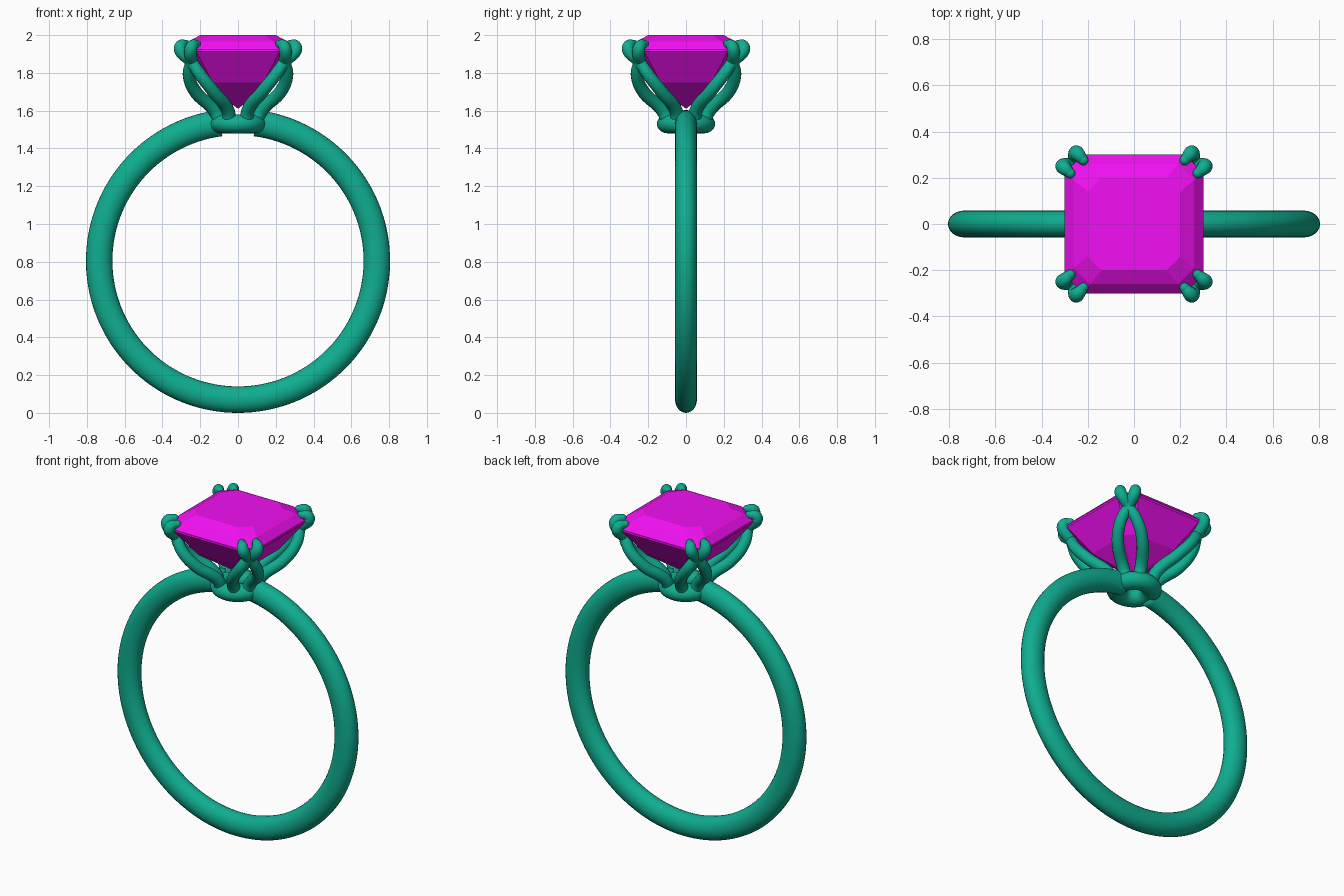
import bpy, bmesh
from math import sin, cos, pi, sqrt
from mathutils import Matrix, Vector

if "Cube" in bpy.data.objects:
    bpy.data.objects.remove(bpy.data.objects["Cube"])


def material(name, color):
    m = bpy.data.materials.new(name)
    m.diffuse_color = color
    m.use_nodes = True
    m.node_tree.nodes["Principled BSDF"].inputs["Base Color"].default_value = m.diffuse_color
    return m


METAL = material("teal metal", (0.005, 0.42, 0.28, 1))
GEM = material("magenta gem", (0.88, 0.005, 0.88, 1))


def mesh_object(name, bm, mat, smooth):
    bmesh.ops.recalc_face_normals(bm, faces=bm.faces[:])
    for f in bm.faces:
        f.smooth = smooth
    me = bpy.data.meshes.new(name)
    bm.to_mesh(me)
    bm.free()
    me.materials.append(mat)
    ob = bpy.data.objects.new(name, me)
    bpy.context.collection.objects.link(ob)
    return ob


def revolve_section(bm, major, ra, rb, start, end, steps, sides, place, closed):
    """Sweep an ellipse (ra radial, rb axial) along an arc."""
    rings = []
    for i in range(steps if closed else steps + 1):
        a = start + (end - start) * i / steps
        ring = []
        for j in range(sides):
            s = 2 * pi * j / sides
            r = major + ra * cos(s)
            ring.append(bm.verts.new(place(r * cos(a), r * sin(a), rb * sin(s))))
        rings.append(ring)
    pairs = list(zip(rings, rings[1:])) + ([(rings[-1], rings[0])] if closed else [])
    for p, q in pairs:
        for j in range(sides):
            k = (j + 1) % sides
            bm.faces.new((p[j], p[k], q[k], q[j]))
    if not closed:
        bm.faces.new(rings[0])
        bm.faces.new(rings[-1])


# Band: open arc whose ends disappear into the collar
bm = bmesh.new()
gap = 0.125
revolve_section(bm, 0.735, 0.07, 0.058, pi / 2 + gap, pi / 2 + 2 * pi - gap, 128, 24,
                lambda u, v, w: (u, w, 0.805 + v), False)
mesh_object("band", bm, METAL, True)

# Collar under the stone
bm = bmesh.new()
revolve_section(bm, 0.097, 0.057, 0.05, 0, 2 * pi, 64, 24,
                lambda u, v, w: (u, v, 1.53 + w), True)
mesh_object("collar", bm, METAL, True)

# Split prongs: (distance along diagonal, sideways offset, height, radius)
PATH = [(0.10, 0.035, 1.545, 0.036), (0.125, 0.05, 1.60, 0.035),
        (0.25, 0.068, 1.70, 0.034), (0.322, 0.045, 1.785, 0.033),
        (0.352, 0.0, 1.86, 0.031), (0.393, -0.04, 1.925, 0.034),
        (0.383, -0.042, 1.945, 0.031), (0.35, -0.04, 1.953, 0.022)]


def prong(name, sx, sy, side):
    radial = Vector((sx, sy, 0)) / sqrt(2)
    tangent = Vector((-sy, sx, 0)) / sqrt(2) * side
    cu = bpy.data.curves.new(name, 'CURVE')
    cu.dimensions = '3D'
    cu.bevel_depth = 1
    cu.bevel_resolution = 5
    cu.use_fill_caps = True
    cu.resolution_u = 8
    sp = cu.splines.new('BEZIER')
    sp.bezier_points.add(len(PATH) - 1)
    for bp, (r, t, z, rad) in zip(sp.bezier_points, PATH):
        bp.co = radial * r + tangent * t + Vector((0, 0, z))
        bp.radius = rad
        bp.handle_left_type = bp.handle_right_type = 'AUTO'
    tmp = bpy.data.objects.new(name + "_path", cu)
    bpy.context.collection.objects.link(tmp)
    bpy.context.view_layer.update()
    ev = tmp.evaluated_get(bpy.context.evaluated_depsgraph_get())
    bm = bmesh.new()
    bm.from_mesh(ev.to_mesh())
    ev.to_mesh_clear()
    tip = sp.bezier_points[-1].co.copy()
    bpy.data.objects.remove(tmp)
    # rounded claw end
    bmesh.ops.create_uvsphere(bm, u_segments=16, v_segments=10, radius=PATH[-1][3],
                              matrix=Matrix.Translation(tip))
    mesh_object(name, bm, METAL, True)


for sx, xn in ((-1, "left"), (1, "right")):
    for sy, yn in ((-1, "front"), (1, "back")):
        for side, n in ((-1, "a"), (1, "b")):
            prong(f"{yn}_{xn}_prong_{n}", sx, sy, side)

# Step-cut stone: cut-corner square rings (half width, corner cut, height)
LEVELS = [(0.20, 0.06, 2.0), (0.26, 0.07, 1.967), (0.30, 0.08, 1.925),
          (0.30, 0.08, 1.912), (0.185, 0.05, 1.75)]
bm = bmesh.new()
rings = []
for h, c, z in LEVELS:
    k = h - c
    pts = [(h, -k), (h, k), (k, h), (-k, h), (-h, k), (-h, -k), (-k, -h), (k, -h)]
    rings.append([bm.verts.new((x, y, z)) for x, y in pts])
bm.faces.new(rings[0])
for p, q in zip(rings, rings[1:]):
    for j in range(8):
        k = (j + 1) % 8
        bm.faces.new((p[j], p[k], q[k], q[j]))
culet = bm.verts.new((0, 0, 1.61))
for j in range(8):
    bm.faces.new((rings[-1][j], rings[-1][(j + 1) % 8], culet))
mesh_object("gemstone", bm, GEM, False)
